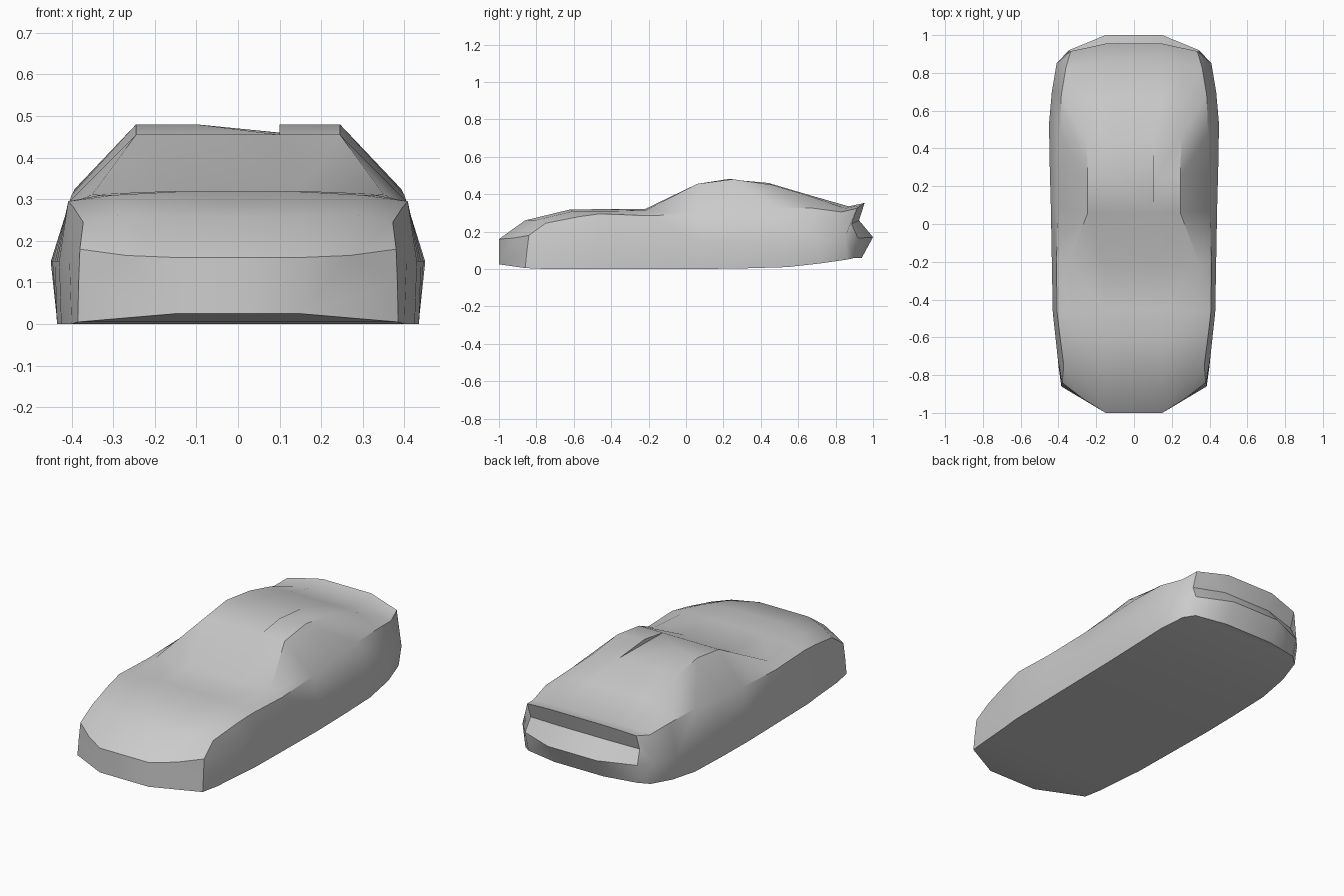
import bpy
import bmesh
from math import radians

if "Cube" in bpy.data.objects:
    bpy.data.objects.remove(bpy.data.objects["Cube"], do_unlink=True)

# Body paint
paint = bpy.data.materials.new("grey_paint")
paint.use_nodes = True
grey = (0.6, 0.6, 0.6, 1)
paint.diffuse_color = grey
paint.node_tree.nodes["Principled BSDF"].inputs["Base Color"].default_value = grey

# Half cross-sections, nose to tail: inner top, top edge, shoulder, waist, sill
nose = [(.15, -1, .16), (.27, -.925, .165), (.38, -.84, .18), (.383, -.85, .1), (.385, -.86, .005)]
hood_front = [(.15, -.86, .26), (.28, -.8, .262), (.372, -.75, .245), (.405, -.7, .15), (.4, -.75, 0)]
hood_middle = [(.15, -.62, .318), (.3, -.6, .31), (.395, -.57, .28), (.42, -.56, .15), (.415, -.56, 0)]
hood_rear = [(.15, -.45, .32), (.33, -.46, .31), (.408, -.46, .295), (.43, -.47, .15), (.425, -.47, 0)]
windshield_base = [(.15, -.22, .32), (.35, -.22, .312), (.41, -.2, .285), (.435, -.2, .15), (.43, -.2, 0)]
roof_front = [(.1, .06, .455), (.245, .06, .455), (.405, .08, .295), (.44, .08, .15), (.435, .08, 0)]
roof_peak = [(.1, .22, .48), (.245, .25, .48), (.4, .27, .31), (.446, .3, .15), (.435, .3, .003)]
roof_rear = [(.1, .44, .46), (.25, .46, .45), (.392, .48, .325), (.45, .53, .15), (.435, .54, .01)]
rear_window = [(.15, .66, .395), (.27, .66, .39), (.385, .68, .325), (.435, .7, .15), (.42, .72, .03)]
trunk = [(.15, .87, .335), (.25, .85, .325), (.36, .83, .305), (.41, .85, .17), (.385, .86, .05)]
tail = [(.15, .955, .353), (.24, .935, .34), (.335, .915, .325), (.345, .92, .165), (.335, .905, .06)]
sections = [nose, hood_front, hood_middle, hood_rear, windshield_base,
            roof_front, roof_peak, roof_rear, rear_window, trunk, tail]
PEAK = sections.index(roof_peak)

bm = bmesh.new()


def make_side(sign):
    """Add the points of one half of the body and return them by name."""
    def vert(p):
        return bm.verts.new((sign * p[0], p[1], p[2]))
    return {
        "rows": [[vert(p) for p in s] for s in sections],
        "chin": vert((.15, -1, .025)),
        "recess": vert((.15, .925, .26)),
        "bumper": vert((.15, 1, .17)),
        "apron": vert((.15, .94, .06)),
        "corner": vert((.335, .885, .24)),
    }


left, right = make_side(1), make_side(-1)

# Side skins, front corners and tail recess
for side in (left, right):
    rows = side["rows"]
    for i, (a, b) in enumerate(zip(rows, rows[1:])):
        for j in range(4):
            loop = [a[j], a[j + 1], b[j + 1], b[j]]
            if b is rows[-1] and j == 2:
                loop.insert(3, side["corner"])
            bm.faces.new(loop)
    bm.faces.new([*rows[0], side["chin"]])
    lip, edge, outer, waist, sill = rows[-1]
    bm.faces.new([lip, edge, outer, side["corner"], side["recess"]])
    bm.faces.new([side["recess"], side["corner"], waist, side["bumper"]])
    bm.faces.new([side["bumper"], waist, sill, side["apron"]])


# Centre strips over the top and along the floor
def bridge(a, b, c, d):
    bm.faces.new([a, b, c, d])


L, R = left["rows"], right["rows"]
for i in range(len(sections) - 1):
    if i not in (PEAK - 1, PEAK):
        bridge(L[i][0], L[i + 1][0], R[i + 1][0], R[i][0])
    bridge(L[i][4], R[i][4], R[i + 1][4], L[i + 1][4])

# Roof dip, sunken along the left edge of the centre panel
front, top, back = (L[PEAK + k][0] for k in (-1, 0, 1))
far_front, far_top, far_back = (R[PEAK + k][0] for k in (-1, 0, 1))
for tri in ((front, far_top, far_front), (front, back, far_top),
            (back, far_back, far_top), (front, top, back)):
    bm.faces.new(tri)

# Nose panel, tail panels and end pieces of the floor
bridge(L[0][0], R[0][0], right["chin"], left["chin"])
bridge(left["chin"], right["chin"], R[0][4], L[0][4])
bridge(L[-1][4], R[-1][4], right["apron"], left["apron"])
bridge(L[-1][0], left["recess"], right["recess"], R[-1][0])
for upper, lower in (("recess", "bumper"), ("bumper", "apron")):
    bridge(left[upper], left[lower], right[lower], right[upper])

bmesh.ops.recalc_face_normals(bm, faces=bm.faces)
mesh = bpy.data.meshes.new("car_body")
bm.to_mesh(mesh)
bm.free()
mesh.materials.append(paint)
body = bpy.data.objects.new("car_body", mesh)
bpy.context.collection.objects.link(body)

# Smooth panels with sharp creases
bpy.context.view_layer.objects.active = body
body.select_set(True)
bpy.ops.object.shade_smooth_by_angle(angle=radians(35))
